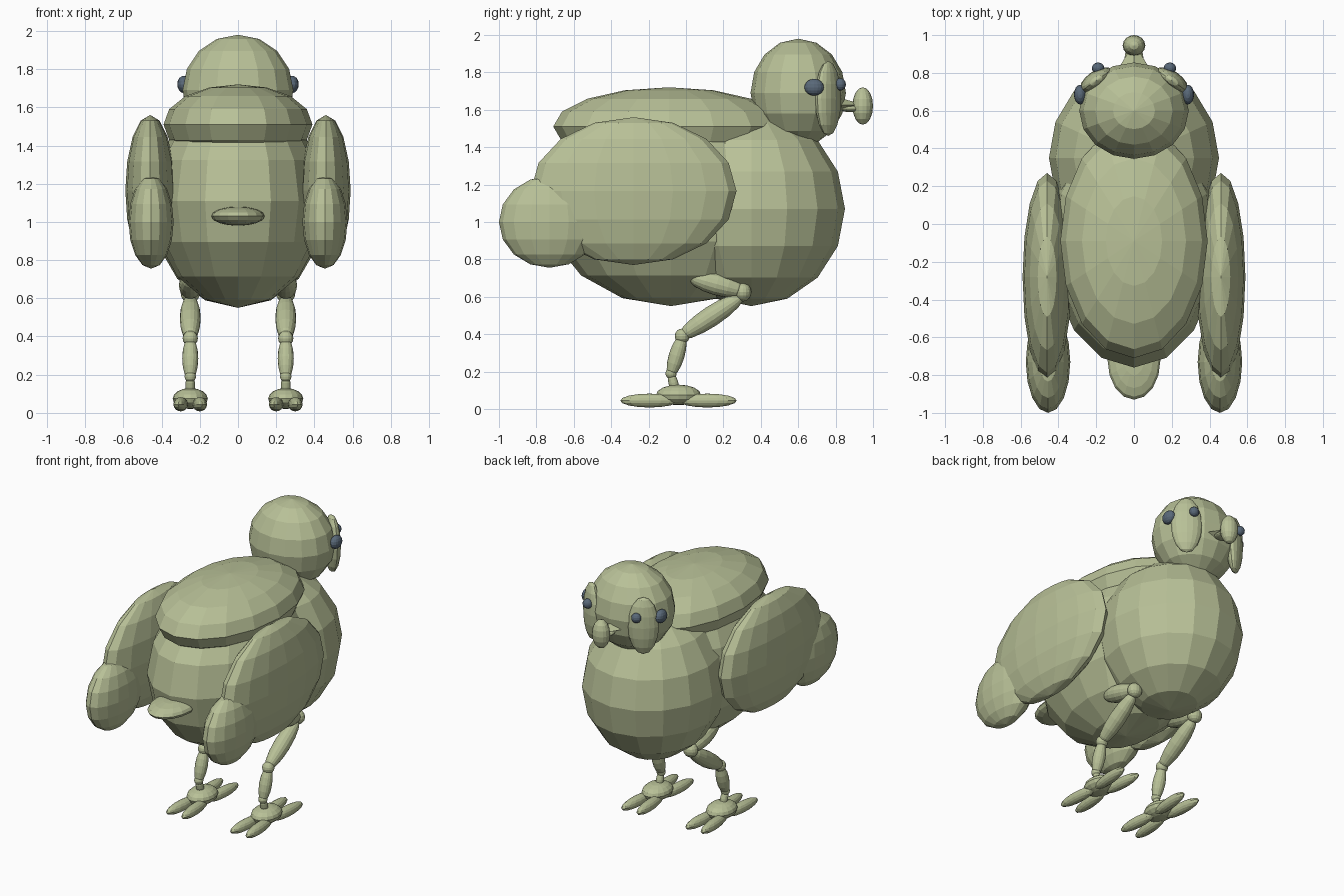
import bpy
import bmesh
import math
from mathutils import Matrix, Vector

cube = bpy.data.objects.get("Cube")
if cube:
    bpy.data.objects.remove(cube, do_unlink=True)


def make_material(name, rgb):
    mat = bpy.data.materials.new(name)
    mat.use_nodes = True
    color = (*rgb, 1.0)
    mat.diffuse_color = color
    mat.node_tree.nodes["Principled BSDF"].inputs["Base Color"].default_value = color
    return mat


FEATHER = make_material("sage green", (0.48, 0.53, 0.31))
EYE = make_material("slate blue", (0.10, 0.14, 0.19))


def add_mesh(name, bm, mat):
    bmesh.ops.recalc_face_normals(bm, faces=bm.faces)
    mesh = bpy.data.meshes.new(name)
    bm.to_mesh(mesh)
    bm.free()
    mesh.materials.append(mat)
    obj = bpy.data.objects.new(name, mesh)
    bpy.context.scene.collection.objects.link(obj)
    return obj


def ellipsoid(name, center, radii, turn=None, mat=FEATHER):
    """Flat-faced ellipsoid, optionally turned by a rotation matrix."""
    bm = bmesh.new()
    place = Matrix.Translation(center) @ (turn or Matrix()) @ Matrix.Diagonal((*radii, 1))
    bmesh.ops.create_uvsphere(bm, u_segments=16, v_segments=8, radius=1, matrix=place)
    return add_mesh(name, bm, mat)


def limb(name, start, end, radius):
    """Long ellipsoid with its poles at two points."""
    a, b = Vector(start), Vector(end)
    turn = (b - a).to_track_quat('Z', 'Y').to_matrix().to_4x4()
    return ellipsoid(name, (a + b) / 2, (radius, radius, (b - a).length / 2), turn)


# Trunk
ellipsoid("body", (0, -0.08, 1.11), (0.45, 0.68, 0.56))
ellipsoid("chest", (0, 0.35, 1.07), (0.45, 0.5, 0.52))
ellipsoid("back_shell", (0, -0.09, 1.51), (0.39, 0.62, 0.21))
ellipsoid("tail", (0, -0.72, 1.03), (0.14, 0.21, 0.05))

# Head and beak
ellipsoid("head", (0, 0.6, 1.69), (0.29, 0.255, 0.29))
ellipsoid("beak_tip", (0, 0.945, 1.62), (0.06, 0.055, 0.1))
ellipsoid("lower_beak", (0, 0.88, 1.605), (0.05, 0.06, 0.018))
bm = bmesh.new()
bmesh.ops.create_cone(bm, cap_ends=True, segments=4, radius1=1, radius2=0, depth=0.2,
                      matrix=Matrix.Translation((0, 0.86, 1.625))
                      @ Matrix.Rotation(-math.pi / 2, 4, 'X')
                      @ Matrix.Diagonal((0.12, 0.055, 1, 1)))
add_mesh("upper_beak", bm, FEATHER)

# Paired parts
for label, s in (("left", 1), ("right", -1)):
    # Face
    turn = Matrix.Rotation(math.radians(-35 * s), 4, 'Z')
    ellipsoid(label + "_cheek", (0.2 * s, 0.76, 1.66), (0.1, 0.05, 0.2), turn)
    ellipsoid(label + "_side_eye", (0.285 * s, 0.685, 1.72), (0.033, 0.052, 0.045), mat=EYE)
    ellipsoid(label + "_front_eye", (0.19 * s, 0.825, 1.735), (0.033, 0.03, 0.033), mat=EYE)

    # Wing
    ellipsoid(label + "_wing", (0.46 * s, -0.28, 1.165), (0.13, 0.55, 0.395))
    ellipsoid(label + "_wing_tip", (0.455 * s, -0.73, 1.0), (0.118, 0.27, 0.245))

    # Leg
    x = 0.25 * s
    limb(label + "_thigh", (x, 0.01, 0.71), (x, 0.32, 0.625), 0.06)
    ellipsoid(label + "_knee", (x, 0.305, 0.625), (0.05, 0.045, 0.05))
    limb(label + "_shin", (x, 0.31, 0.61), (x, -0.04, 0.38), 0.055)
    ellipsoid(label + "_ankle", (x, -0.02, 0.39), (0.04, 0.04, 0.04))
    limb(label + "_lower_leg", (x, -0.015, 0.4), (x, -0.085, 0.17), 0.042)
    ellipsoid(label + "_lower_joint", (x, -0.08, 0.19), (0.03, 0.03, 0.03))
    limb(label + "_foot_stem", (x, -0.085, 0.2), (x, -0.05, 0.08), 0.026)

    # Foot with two toes ahead and two behind
    ellipsoid(label + "_foot", (x, -0.04, 0.075), (0.092, 0.12, 0.055))
    for place, y in (("front", 0.115), ("back", -0.195)):
        for side, t in (("inner", -s), ("outer", s)):
            splay = Matrix.Rotation(math.radians(-4 * t * (1 if y > 0 else -1)), 4, 'Z')
            ellipsoid(f"{label}_{place}_{side}_toe", (x + 0.05 * t, y, 0.045),
                      (0.037, 0.157, 0.037), splay)
